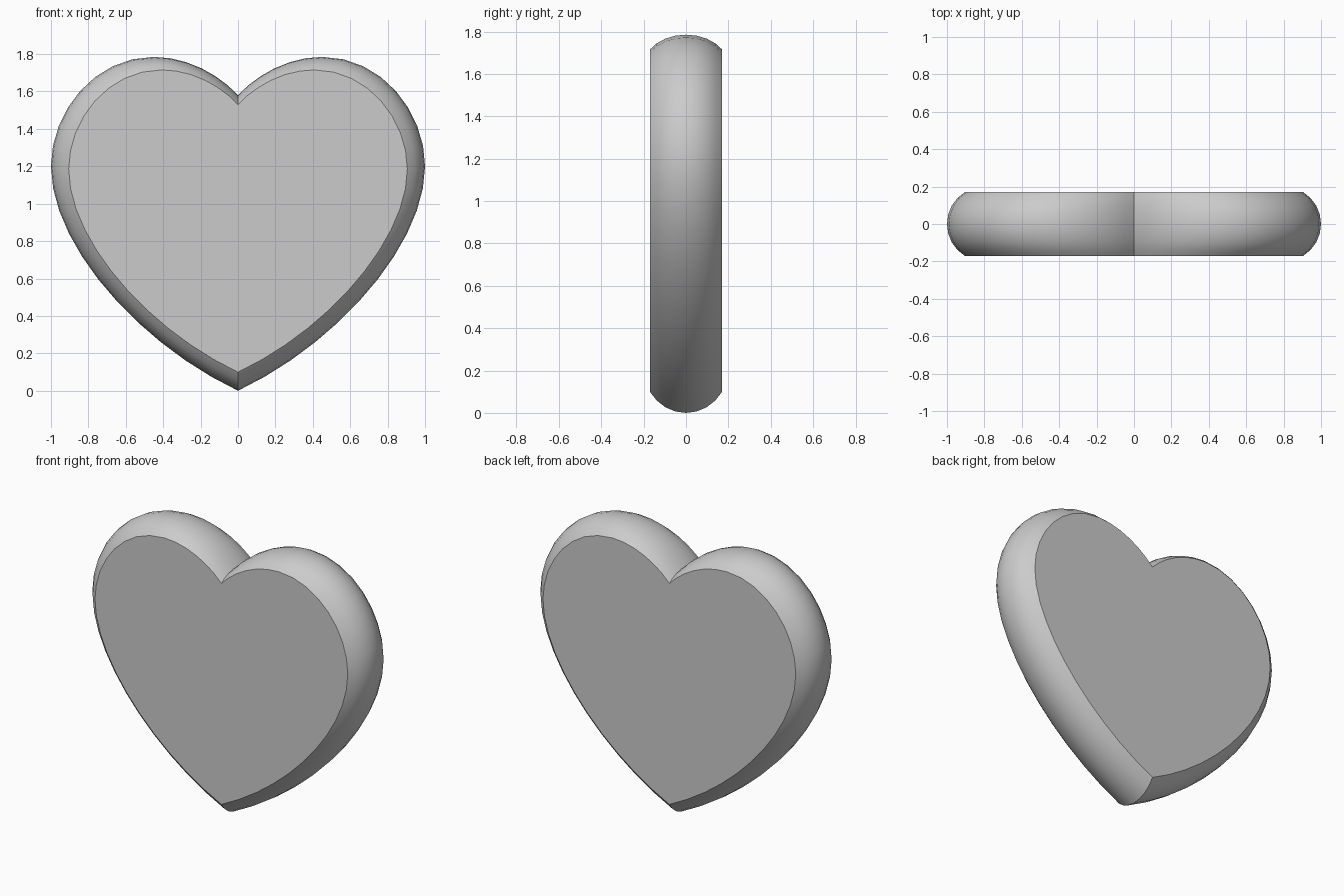
import bpy
import bmesh
import math
from mathutils import Vector
from mathutils.geometry import interpolate_bezier

cube = bpy.data.objects.get("Cube")
if cube:
    bpy.data.objects.remove(cube, do_unlink=True)

HALF_DEPTH = 0.17      # half the thickness
RIM_RADIUS = 0.2       # radius of the rounded rim
CENTRE_Z = 1.05        # point the outline shrinks towards
SPANS = 8              # steps across the rim

# Half outline, tip to notch, as curve segments with their step counts
segments = [
    (((0, 0), (0.53, 0.25), (1, 0.78), (1, 1.2)), 11),
    (((1, 1.2), (1, 1.49), (0.77, 1.785), (0.45, 1.785)), 8),
    (((0.45, 1.785), (0.27, 1.785), (0.1, 1.69), (0, 1.58)), 6),
]
half = []
for points, steps in segments:
    half += interpolate_bezier(*[Vector(p) for p in points], steps + 1)[:-1]
notch = Vector(segments[-1][0][-1])
mirrored = [Vector((-p.x, p.y)) for p in reversed(half[1:])]
outline = half + [notch.to_3d()] + [p.to_3d() for p in mirrored]

# Rings of the outline, shrinking along a circular arc towards both faces
bm = bmesh.new()
rings = []
sweep = math.asin(HALF_DEPTH / RIM_RADIUS)
for i in range(SPANS + 1):
    angle = sweep * (2 * i / SPANS - 1)
    y = RIM_RADIUS * math.sin(angle)
    scale = 1 - RIM_RADIUS * (1 - math.cos(angle))
    rings.append([bm.verts.new((p.x * scale, y, CENTRE_Z + (p.y - CENTRE_Z) * scale))
                  for p in outline])

# Rim faces and the two flat faces
count = len(outline)
for a, b in zip(rings, rings[1:]):
    for j in range(count):
        k = (j + 1) % count
        bm.faces.new((a[j], a[k], b[k], b[j]))
bm.faces.new(rings[0])
bm.faces.new(rings[-1])
bmesh.ops.recalc_face_normals(bm, faces=bm.faces)

mesh = bpy.data.meshes.new("heart")
bm.to_mesh(mesh)
bm.free()
heart = bpy.data.objects.new("heart", mesh)
bpy.context.collection.objects.link(heart)

# Plain grey
grey = bpy.data.materials.new("light grey")
grey.use_nodes = True
colour = (0.6, 0.6, 0.6, 1)
grey.diffuse_color = colour
grey.node_tree.nodes["Principled BSDF"].inputs["Base Color"].default_value = colour
mesh.materials.append(grey)

# Smooth rim with sharp borders, tip and notch
bpy.ops.object.select_all(action="DESELECT")
heart.select_set(True)
bpy.context.view_layer.objects.active = heart
bpy.ops.object.shade_smooth_by_angle(angle=math.radians(35))
